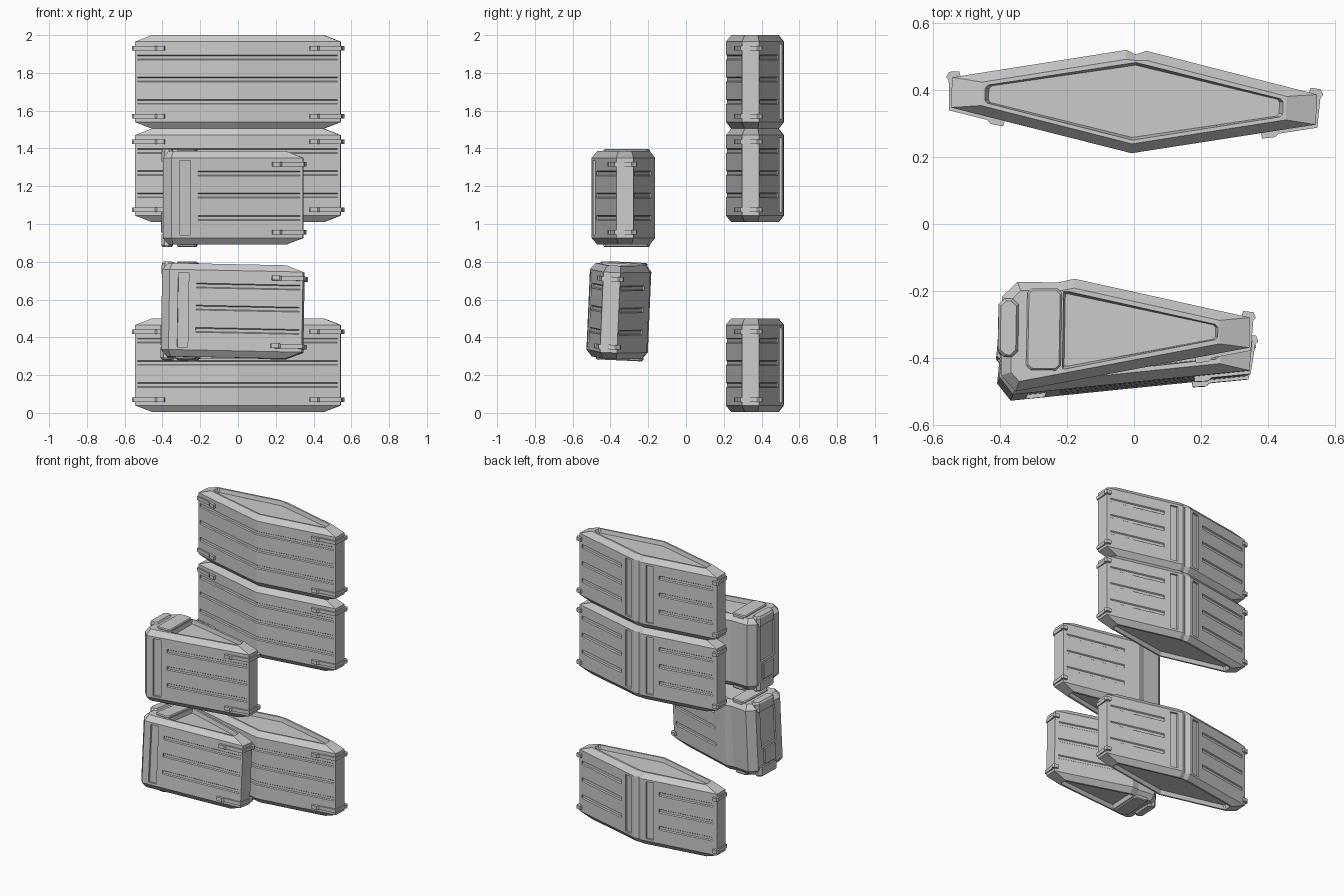
import bpy, bmesh
from mathutils import Matrix, Euler

if "Cube" in bpy.data.objects:
    bpy.data.objects.remove(bpy.data.objects["Cube"])

HALF_SLOPE = 0.204            # taper of the long walls
H = 0.5                       # crate height


def wall(x):
    """Half width of the crate at distance x from its widest line."""
    return 0.156 - HALF_SLOPE * x


def loft(bm, rings):
    """Closed solid through matching plan outlines: [(outline, z), ...]."""
    new = bmesh.new()
    loops = [[new.verts.new((x, y, z)) for x, y in plan] for plan, z in rings]
    n = len(loops[0])
    for a, b in zip(loops, loops[1:]):
        for i in range(n):
            j = (i + 1) % n
            new.faces.new((a[i], a[j], b[j], b[i]))
    new.faces.new(loops[0][::-1])
    new.faces.new(loops[-1])
    bmesh.ops.recalc_face_normals(new, faces=new.faces[:])
    tmp = bpy.data.meshes.new("tmp")
    new.to_mesh(tmp)
    new.free()
    bm.from_mesh(tmp)
    bpy.data.meshes.remove(tmp)


def rect(x0, x1, y0, y1, c=0.0):
    """Rectangle outline, corners cut by c."""
    if c == 0:
        return [(x0, y0), (x1, y0), (x1, y1), (x0, y1)]
    return [(x0 + c, y0), (x1 - c, y0), (x1, y0 + c), (x1, y1 - c),
            (x1 - c, y1), (x0 + c, y1), (x0, y1 - c), (x0, y0 + c)]


def scaled(plan, cx, kx, ky):
    return [(cx + (x - cx) * kx, y * ky) for x, y in plan]


def strip(line, side, depth):
    """Plan of a shallow cut following a wall line."""
    return ([(x, y + side * 0.03) for x, y in line] +
            [(x, y - side * depth) for x, y in reversed(line)])


def to_object(name, bm):
    me = bpy.data.meshes.new(name)
    bm.to_mesh(me)
    bm.free()
    ob = bpy.data.objects.new(name, me)
    bpy.context.collection.objects.link(ob)
    return ob


def make_body(outer, inner, cuts):
    """Chamfered shell with all the cuts taken out; returns a mesh."""
    bm = bmesh.new()
    loft(bm, [(inner, 0.005), (outer, 0.04), (outer, 0.465), (inner, H)])
    body = to_object("crate_blank", bm)
    bm = bmesh.new()
    for rings in cuts:
        loft(bm, rings)
    cutter = to_object("cutter", bm)
    cutter.hide_render = True
    mod = body.modifiers.new("cut", 'BOOLEAN')
    mod.operation, mod.solver, mod.object = 'DIFFERENCE', 'EXACT', cutter
    dg = bpy.context.evaluated_depsgraph_get()
    mesh = bpy.data.meshes.new_from_object(body.evaluated_get(dg))
    bpy.data.objects.remove(body)
    bpy.data.objects.remove(cutter)
    return mesh


def lid_cuts(plan, cx):
    """Sunken panel in the top and in the bottom."""
    small = scaled(plan, cx, 0.975, 0.93)
    big = scaled(plan, cx, 1.001, 1.001)
    return [[(small, H - 0.028), (plan, H), (big, H + 0.02)],
            [(big, -0.02), (plan, 0.005), (small, 0.033)]]


def grooves(line, side):
    """Three horizontal grooves, V-sided, along a wall line."""
    out = []
    for z in (0.147, 0.265, 0.382):
        deep, flat = strip(line, side, 0.007), strip(line, side, -0.002)
        out.append([(flat, z - 0.014), (deep, z - 0.008),
                    (deep, z + 0.008), (flat, z + 0.014)])
    return out


def slot(x0, x1, side, s=1):
    line = [(x, side * wall(x * s)) for x in (x0, x1)]
    return [(strip(line, side, 0.012), 0.055), (strip(line, side, 0.012), 0.45)]


def latch_mesh(ends):
    """Straps wrapping each narrow end, two per end."""
    plan = [(.38, -.07), (.387, -.094), (.425, -.088), (.435, -.077), (.55, -.054),
            (.555, .035), (.563, .045), (.555, .061), (.525, .064),
            (.52, .048), (.535, .035), (.53, -.035)]
    bm = bmesh.new()
    for s in ends:
        for z in (0.07, 0.43):
            loft(bm, [([(s * x, y) for x, y in plan], z - 0.012),
                      ([(s * x, y) for x, y in plan], z + 0.012)])
    me = bpy.data.meshes.new("latches")
    bm.to_mesh(me)
    bm.free()
    return me


def place(name, mesh, matrix):
    ob = bpy.data.objects.new(name, mesh)
    bpy.context.collection.objects.link(ob)
    ob.matrix_world = matrix


# Full diamond crate
outer = [(.545, .045), (.03, .151), (0, .139), (-.03, .151),
         (-.545, .045), (-.545, -.045), (0, -.156), (.545, -.045)]
inner = [(.455, .035), (.03, .123), (0, .121), (-.03, .123),
         (-.455, .035), (-.455, -.035), (0, -.128), (.455, -.035)]
panel = [(.445, .018), (.437, .027), (0, .115), (-.437, .027), (-.445, .018),
         (-.445, -.018), (-.437, -.027), (0, -.117), (.437, -.027), (.445, -.018)]
cuts = lid_cuts(panel, 0)
cuts += grooves([(-.53, -wall(.53)), (0, -wall(0)), (.53, -wall(.53))], -1)
for s in (1, -1):
    cuts += grooves([(s * .15, wall(.15)), (s * .52, wall(.52))], 1)
    cuts.append(slot(s * .06, s * .11, 1, s))
full_mesh = make_body(outer, inner, cuts)
full_latches = latch_mesh((1, -1))

# Half crate with a squared end
outer = [(.545, .045), (.02, .152), (-.03, .14), (-.15, .14), (-.195, .095),
         (-.195, -.14), (-.15, -.187), (.545, -.045)]
inner = [(.455, .035), (.02, .124), (-.03, .114), (-.14, .114), (-.165, .088),
         (-.165, -.13), (-.14, -.157), (.455, -.035)]
panel = [(.45, .015), (.442, .023), (0, .114), (-.012, .114),
         (-.012, -.117), (0, -.117), (.442, -.023), (.45, -.015)]
cuts = lid_cuts(panel, 0.2)
cuts += grooves([(-.01, -wall(-.01)), (.53, -wall(.53))], -1)
cuts += grooves([(.12, wall(.12)), (.52, wall(.52))], 1)
cuts.append(slot(-.105, -.05, -1))
cuts.append([(rect(-.25, -.183, -.085, .055), 0.19), (rect(-.25, -.183, -.085, .055), 0.44)])
half_mesh = make_body(outer, inner, cuts)
half_latches = latch_mesh((1,))

# Fittings of the half crate: raised lid plates, end caps, end box
bm = bmesh.new()
plate, plate_in = rect(-.12, -.017, -.122, .122, .014), rect(-.115, -.022, -.117, .117, .012)
cap, cap_in = rect(-.205, -.145, -.085, .09, .018), rect(-.198, -.152, -.078, .083, .016)
for flip in (False, True):
    for rings in ([(plate, .47), (plate, .505), (plate_in, .511)],
                  [(cap, .445), (cap, .50), (cap_in, .511)]):
        if flip:
            rings = [(p, 0.503 - z) for p, z in rings]
        loft(bm, rings)
box = rect(-.206, -.18, -.07, .04, .006)
loft(bm, [(box, .07), (box, .175)])
fit_mesh = bpy.data.meshes.new("half_fittings")
bm.to_mesh(fit_mesh)
bm.free()

# Stack of three full crates
for i, z in enumerate((0.0, 1.005, 1.5)):
    m = Matrix.Translation((0, .367, z)) @ Matrix.Rotation(-.047, 4, 'Z')
    place(f"full_crate_{i + 1}", full_mesh, m)
    place(f"full_crate_latches_{i + 1}", full_latches, m)

# Two half crates, the lower one leaning
poses = [((-.2, -.315, 1.137), (0, 0, -.0165)), ((-.197, -.347, .537), (-.045, .012, -.10))]
for i, (loc, rot) in enumerate(poses):
    m = (Matrix.Translation(loc) @ Euler(rot).to_matrix().to_4x4()
         @ Matrix.Translation((0, 0, -.2515)))
    place(f"half_crate_{i + 1}", half_mesh, m)
    place(f"half_crate_latches_{i + 1}", half_latches, m)
    place(f"half_crate_fittings_{i + 1}", fit_mesh, m)
